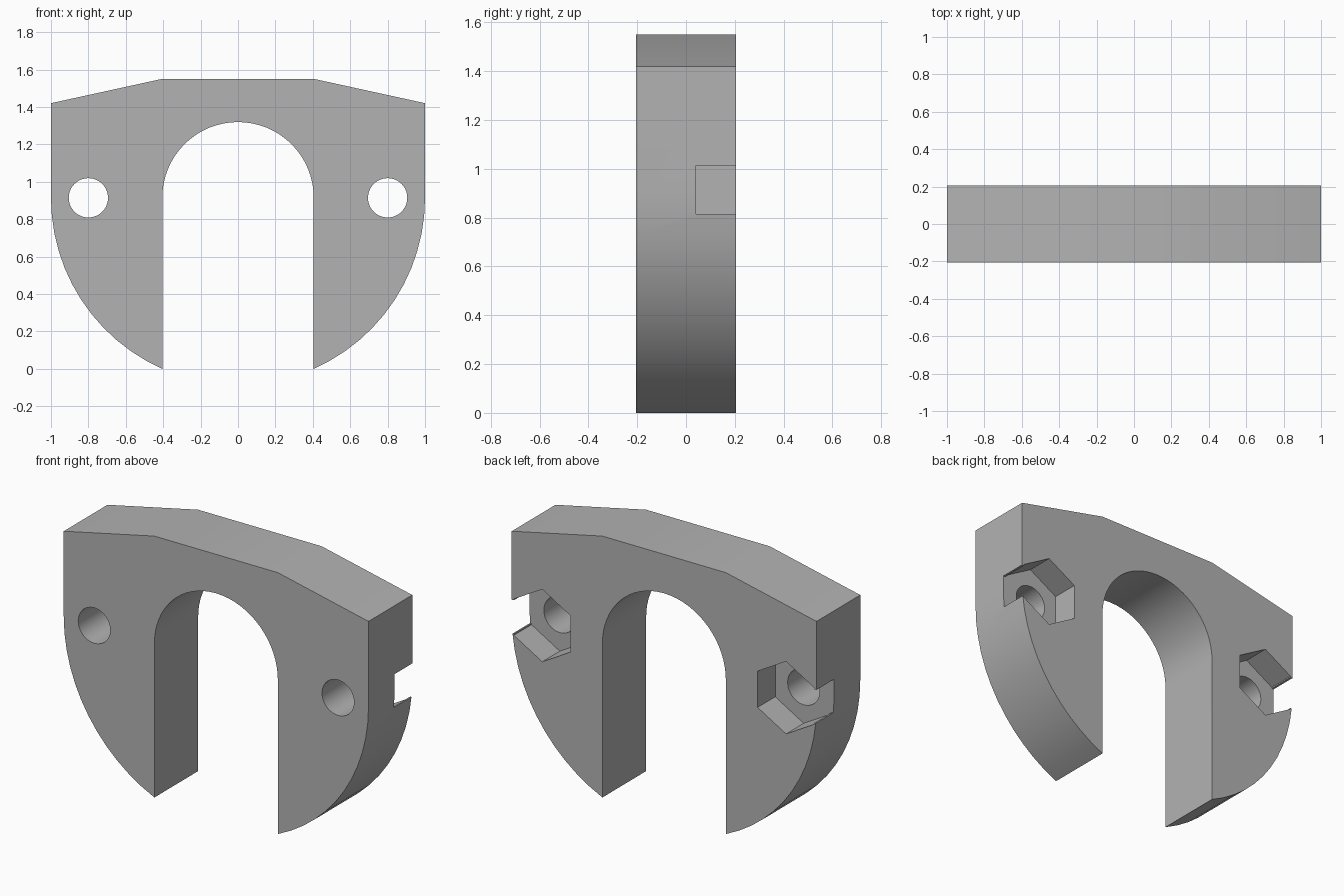
import bpy
import bmesh
from math import cos, sin, pi, asin

cube = bpy.data.objects.get("Cube")
if cube:
    bpy.data.objects.remove(cube, do_unlink=True)

HALF_DEPTH = 0.205
CENTRE_Z = 0.914       # shared centre height of arch, rim and bolt holes
SLOT = 0.405           # half width and arch radius of the opening
BOLT_X = 0.8
POCKET_FLOOR = 0.04

grey = bpy.data.materials.new("plain_grey")
grey.use_nodes = True
colour = (0.45, 0.45, 0.45, 1)
grey.diffuse_color = colour
grey.node_tree.nodes["Principled BSDF"].inputs["Base Color"].default_value = colour


def prism(name, outline, y0, y1):
    """Extrude an (x, z) outline along y."""
    bm = bmesh.new()
    face = bm.faces.new([bm.verts.new((x, y0, z)) for x, z in outline])
    out = bmesh.ops.extrude_face_region(bm, geom=[face])
    moved = [v for v in out["geom"] if isinstance(v, bmesh.types.BMVert)]
    bmesh.ops.translate(bm, verts=moved, vec=(0, y1 - y0, 0))
    bmesh.ops.recalc_face_normals(bm, faces=bm.faces)
    mesh = bpy.data.meshes.new(name)
    bm.to_mesh(mesh)
    bm.free()
    mesh.materials.append(grey)
    obj = bpy.data.objects.new(name, mesh)
    bpy.context.collection.objects.link(obj)
    return obj


def arc(radius, start, end, steps, x=0):
    angles = [start + (end - start) * i / steps for i in range(steps + 1)]
    return [(x + radius * cos(a), CENTRE_Z + radius * sin(a)) for a in angles]


# Clamp body: rounded legs, sloped shoulders and arched opening
rim = arc(1, -pi / 2 + asin(SLOT), 0, 12)
right_side = rim + [(1, 1.42), (SLOT, 1.55)]
left_side = [(-x, z) for x, z in reversed(right_side)]
arch = arc(SLOT, pi, 0, 32)
body = prism("clamp_body", right_side + left_side + arch, -HALF_DEPTH, HALF_DEPTH)

# Bolt holes, hexagonal nut pockets and their side openings
cutters = []
for side in (-1, 1):
    x = side * BOLT_X
    hole = arc(0.105, 0, 2 * pi, 48, x)[:-1]
    cutters.append(prism("bolt_hole", hole, -0.5, 0.5))
    pocket = arc(0.215, pi / 6, pi / 6 + 2 * pi, 6, x)[:-1]
    cutters.append(prism("nut_pocket", pocket, POCKET_FLOOR, 0.5))
    low, high = CENTRE_Z - 0.1, CENTRE_Z + 0.1
    opening = [(x, low), (side * 1.2, low), (side * 1.2, high), (x, high)]
    cutters.append(prism("side_opening", opening, POCKET_FLOOR, 0.5))

bpy.ops.object.select_all(action="DESELECT")
body.select_set(True)
bpy.context.view_layer.objects.active = body
for cutter in cutters:
    cutter.hide_render = True
    cut = body.modifiers.new(cutter.name, "BOOLEAN")
    cut.operation = "DIFFERENCE"
    cut.solver = "EXACT"
    cut.object = cutter
    bpy.ops.object.modifier_apply(modifier=cut.name)
    bpy.data.objects.remove(cutter, do_unlink=True)

bpy.ops.object.shade_smooth_by_angle(angle=pi / 7)
